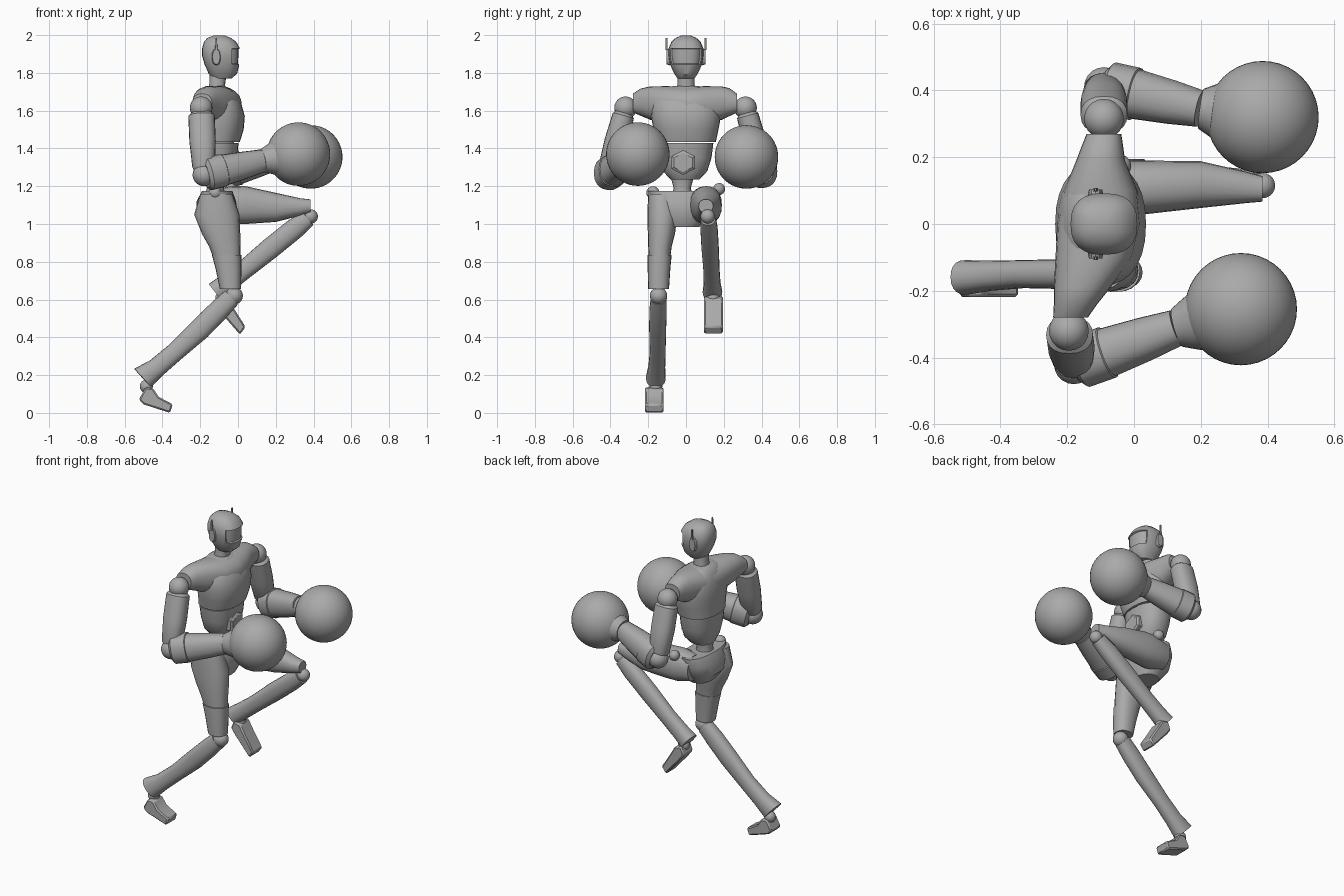
import bpy, bmesh, math
from mathutils import Vector

if "Cube" in bpy.data.objects:
    bpy.data.objects.remove(bpy.data.objects["Cube"])

grey = bpy.data.materials.new("plain_grey")
grey.use_nodes = True
TONE = (0.4, 0.4, 0.4, 1)
grey.diffuse_color = TONE
grey.node_tree.nodes["Principled BSDF"].inputs["Base Color"].default_value = TONE
X, Y, Z = Vector((1, 0, 0)), Vector((0, 1, 0)), Vector((0, 0, 1))


def finish(name, bm, angle=35):
    bmesh.ops.recalc_face_normals(bm, faces=bm.faces)
    mesh = bpy.data.meshes.new(name)
    bm.to_mesh(mesh)
    bm.free()
    obj = bpy.data.objects.new(name, mesh)
    bpy.context.collection.objects.link(obj)
    mesh.materials.append(grey)
    bpy.ops.object.select_all(action='DESELECT')
    obj.select_set(True)
    bpy.context.view_layer.objects.active = obj
    bpy.ops.object.shade_smooth_by_angle(angle=math.radians(angle))
    return obj


def loft(sections, axis=None, ref=Y, n=20, power=2.3):
    """Skin rounded cross-sections given as (centre, half width u, half width v)."""
    bm = bmesh.new()
    if axis is None:
        axis = (Vector(sections[-1][0]) - Vector(sections[0][0])).normalized()
    u = ref.cross(axis).normalized()
    v = axis.cross(u)
    rings = []
    for centre, ru, rv in sections:
        ring = []
        for i in range(n):
            a = 2 * math.pi * i / n
            c, s = math.cos(a), math.sin(a)
            p = u * ru * math.copysign(abs(c) ** (2 / power), c)
            p += v * rv * math.copysign(abs(s) ** (2 / power), s)
            ring.append(bm.verts.new(Vector(centre) + p))
        rings.append(ring)
    for a, b in zip(rings, rings[1:]):
        for i in range(n):
            j = (i + 1) % n
            bm.faces.new((a[i], a[j], b[j], b[i]))
    bm.faces.new(rings[0])
    bm.faces.new(rings[-1])
    return bm


def ball(name, centre, r, segments=20):
    bm = bmesh.new()
    bmesh.ops.create_uvsphere(bm, u_segments=segments, v_segments=segments * 2 // 3, radius=r)
    bmesh.ops.translate(bm, vec=centre, verts=bm.verts)
    return finish(name, bm)


def prism(name, outline, y, half, bevel=0.008):
    """Side outline in x and z, thickened along y."""
    bm = bmesh.new()
    face = bm.faces.new([bm.verts.new((x, y - half, z)) for x, z in outline])
    out = bmesh.ops.extrude_face_region(bm, geom=[face])["geom"]
    bmesh.ops.translate(bm, vec=(0, 2 * half, 0),
                        verts=[g for g in out if isinstance(g, bmesh.types.BMVert)])
    obj = finish(name, bm)
    mod = obj.modifiers.new("soft_edges", 'BEVEL')
    mod.width = bevel
    return obj


# Head with a recessed visor
head = loft([((-.085, 0, 1.77), .05, .045), ((-.08, 0, 1.795), .075, .062),
             ((-.085, 0, 1.845), .092, .085), ((-.09, 0, 1.89), .1, .092),
             ((-.09, 0, 1.93), .1, .092), ((-.095, 0, 1.965), .085, .077),
             ((-.1, 0, 1.985), .062, .055), ((-.1, 0, 1.998), .03, .025)],
            axis=Z, n=24, power=2.5)
head.normal_update()
visor = [f for f in head.faces
         if f.normal.x > .45 and 1.84 < f.calc_center_median().z < 1.935]
bmesh.ops.inset_region(head, faces=visor, thickness=.004, depth=-.008)
finish("head", head)
finish("neck", loft([((-.115, 0, 1.68), .05, .055), ((-.11, 0, 1.74), .042, .045),
                     ((-.105, 0, 1.8), .045, .045)], axis=Z))

# Ear pods and antennas
for side, s in (("left", 1), ("right", -1)):
    finish(side + "_ear", loft([((-.115, s * .085, 1.885), .024, .045),
                                ((-.115, s * .103, 1.885), .02, .04)], axis=Y, ref=Z, n=12))
    prism(side + "_antenna", [(-.122, 1.92), (-.108, 1.92), (-.112, 1.985), (-.118, 1.985)],
          s * .103, .005, .001)

# Torso: chest, shoulder yoke, belly, belt plate, waist
finish("chest", loft([((-.11, 0, 1.435), .12, .158), ((-.1, 0, 1.5), .13, .172),
                      ((-.1, 0, 1.57), .136, .185), ((-.105, 0, 1.64), .122, .18),
                      ((-.115, 0, 1.69), .095, .15), ((-.12, 0, 1.72), .068, .1),
                      ((-.12, 0, 1.73), .05, .07)], axis=Z, n=28))
finish("shoulder_yoke", loft([((-.19, -.28, 1.64), .052, .05), ((-.175, -.24, 1.645), .065, .072),
                              ((-.155, -.19, 1.64), .085, .088), ((-.12, -.1, 1.63), .115, .1),
                              ((-.105, 0, 1.63), .125, .095), ((-.1, .1, 1.63), .11, .1),
                              ((-.1, .19, 1.64), .073, .088), ((-.095, .23, 1.645), .063, .074),
                              ((-.09, .27, 1.64), .052, .05)], axis=Y, ref=Z, n=24))
finish("belly", loft([((-.11, -.005, 1.43), .113, .15), ((-.11, -.005, 1.35), .105, .14),
                      ((-.11, -.005, 1.28), .092, .118), ((-.115, -.005, 1.235), .07, .075)],
                     axis=Z, n=24))
finish("belt_plate", loft([((-.03, -.015, 1.325), .065, .072), ((.0, -.015, 1.325), .065, .072),
                           ((.01, -.015, 1.325), .05, .056)], axis=X, ref=Y, n=6, power=2))
finish("waist", loft([((-.12, -.02, 1.13), .06, .06), ((-.12, -.02, 1.19), .045, .045),
                      ((-.115, -.02, 1.26), .06, .065)], axis=Z))

# Pelvis with hip knobs
finish("pelvis", loft([((-.11, -.02, 1.175), .08, .185), ((-.115, -.015, 1.12), .105, .175),
                       ((-.11, -.02, 1.05), .11, .15), ((-.1, -.02, .985), .07, .09)],
                      axis=Z, n=24))
ball("right_hip_knob", (-.12, -.175, 1.165), .035, 12)
ball("left_hip_knob", (-.04, .175, 1.185), .032, 12)

# Arms: each side bends at the elbow toward its own glove
ARMS = {
    "right": dict(shoulder=(-.195, -.32, 1.615), elbow=(-.18, -.42, 1.26),
                  wrist=(.13, -.31, 1.335), glove=(.32, -.255, 1.37)),
    "left": dict(shoulder=(-.09, .315, 1.615), elbow=(-.09, .41, 1.27),
                 wrist=(.2, .345, 1.345), glove=(.385, .32, 1.355)),
}
for side, arm in ARMS.items():
    s, e, w, g = (Vector(arm[k]) for k in ("shoulder", "elbow", "wrist", "glove"))
    ball(side + "_shoulder", s, .06)
    finish(side + "_upper_arm", loft([(s.lerp(e, .08), .055, .045), (s.lerp(e, .12), .07, .058),
                                      (s.lerp(e, .5), .07, .062), (s.lerp(e, .88), .06, .055),
                                      (s.lerp(e, .96), .045, .04)]))
    ball(side + "_elbow", e, .06)
    finish(side + "_forearm", loft([(e.lerp(w, .02), .07, .06), (e.lerp(w, .07), .088, .08),
                                    (e.lerp(w, .32), .088, .08), (e.lerp(w, .33), .083, .075),
                                    (e.lerp(w, .7), .072, .066), (w, .06, .055)]))
    finish(side + "_cuff", loft([(w, .062, .06), (w.lerp(g, .1), .07, .07),
                                 (w.lerp(g, .4), .098, .098)], power=2))
    ball(side + "_glove", g, .168, 40)

# Standing leg (right)
finish("right_thigh", loft([((-.115, -.13, 1.16), .085, .07), ((-.112, -.125, 1.05), .12, .08),
                            ((-.09, -.13, .95), .102, .072), ((-.07, -.138, .88), .083, .062),
                            ((-.055, -.14, .8), .068, .055)], axis=Z))
finish("right_knee_guard", loft([((-.06, -.14, .835), .078, .064), ((-.05, -.143, .76), .068, .06),
                                 ((-.04, -.145, .655), .056, .055)], axis=Z))
ball("right_knee", (-.02, -.145, .62), .046)
finish("right_shin", loft([((-.035, -.145, .61), .05, .042), ((-.1, -.148, .545), .056, .046),
                           ((-.2, -.15, .445), .058, .045), ((-.33, -.15, .325), .05, .042),
                           ((-.43, -.155, .24), .052, .045), ((-.505, -.16, .185), .066, .052)]))
ball("right_ankle", (-.485, -.16, .14), .035, 12)
prism("right_foot", [(-.49, .135), (-.525, .07), (-.5, .045), (-.36, 0), (-.345, .045),
                     (-.42, .085), (-.45, .13)], -.168, .05)

# Raised leg (left)
finish("left_thigh", loft([((-.13, .1, 1.1), .08, .07), ((-.04, .105, 1.1), .1, .085),
                           ((.04, .11, 1.1), .1, .08), ((.2, .118, 1.088), .077, .07),
                           ((.33, .11, 1.09), .046, .048), ((.385, .105, 1.095), .035, .038)],
                          axis=X))
ball("left_knee", (.385, .115, 1.04), .038)
finish("left_shin", loft([((.37, .117, 1.03), .046, .04), ((.3, .122, .975), .055, .046),
                          ((.17, .128, .87), .056, .046), ((.03, .135, .755), .05, .043),
                          ((-.06, .138, .685), .052, .045), ((-.12, .14, .64), .055, .052)]))
ball("left_ankle", (-.085, .143, .61), .035, 12)
prism("left_foot", [(-.1, .62), (-.12, .57), (-.09, .53), (.01, .415), (.04, .455),
                    (-.02, .55), (-.055, .61)], .145, .05)
